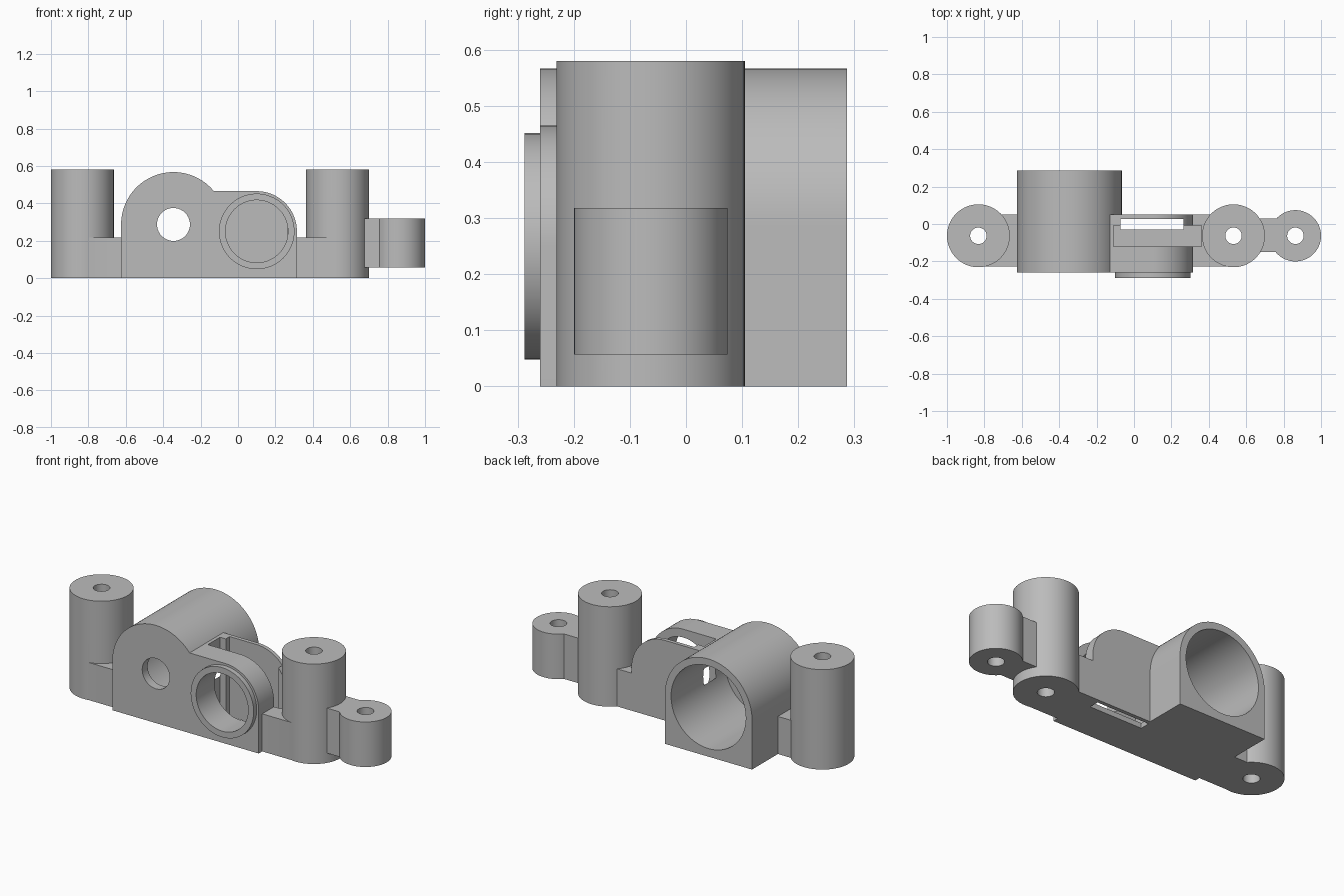
import bpy, bmesh, math
from mathutils import Matrix

old = bpy.data.objects.get("Cube")
if old:
    bpy.data.objects.remove(old, do_unlink=True)

grey = bpy.data.materials.new("plain grey")
grey.use_nodes = True
COLOR = (0.5, 0.5, 0.5, 1)
grey.diffuse_color = COLOR
grey.node_tree.nodes["Principled BSDF"].inputs["Base Color"].default_value = COLOR


def finish(name, bm):
    bmesh.ops.recalc_face_normals(bm, faces=bm.faces)
    mesh = bpy.data.meshes.new(name)
    bm.to_mesh(mesh)
    bm.free()
    mesh.materials.append(grey)
    obj = bpy.data.objects.new(name, mesh)
    bpy.context.collection.objects.link(obj)
    return obj


def box(name, x, y, z):
    bm = bmesh.new()
    size = [b - a for a, b in (x, y, z)]
    mid = [(a + b) / 2 for a, b in (x, y, z)]
    bmesh.ops.create_cube(bm, size=1, matrix=Matrix.Translation(mid) @ Matrix.Diagonal((*size, 1)))
    return finish(name, bm)


def prism(name, outline, y):
    """Extrude an x-z outline along y."""
    bm = bmesh.new()
    face = bm.faces.new([bm.verts.new((px, y[0], pz)) for px, pz in outline])
    extruded = bmesh.ops.extrude_face_region(bm, geom=[face])["geom"]
    verts = [v for v in extruded if isinstance(v, bmesh.types.BMVert)]
    bmesh.ops.translate(bm, verts=verts, vec=(0, y[1] - y[0], 0))
    return finish(name, bm)


def arc(cx, cz, r, start, end, steps=48):
    angles = [math.radians(start + (end - start) * i / steps) for i in range(steps + 1)]
    return [(cx + r * math.cos(a), cz + r * math.sin(a)) for a in angles]


def y_cylinder(name, cx, cz, r, y):
    return prism(name, arc(cx, cz, r, 0, 360, 80)[:-1], y)


def z_cylinder(name, cx, r, z):
    bm = bmesh.new()
    bmesh.ops.create_cone(bm, cap_ends=True, segments=80, radius1=r, radius2=r, depth=z[1] - z[0],
                          matrix=Matrix.Translation((cx, POST_Y, sum(z) / 2)))
    return finish(name, bm)


def combine(target, others, operation):
    """Apply a boolean with each helper, then remove the helper."""
    bpy.context.view_layer.objects.active = target
    for other in others:
        mod = target.modifiers.new(operation, "BOOLEAN")
        mod.operation = operation
        mod.solver = "EXACT"
        mod.object = other
        bpy.ops.object.modifier_apply(modifier=mod.name)
        bpy.data.objects.remove(other, do_unlink=True)


POST_Y = -0.063
POST_R = 0.168
LEFT_X, RIGHT_X, SMALL_X = 0.532, -0.832, 0.863
MOTOR_X, MOTOR_Z, MOTOR_R = -0.345, 0.287, 0.28
GEAR_X, GEAR_Z, GEAR_R = 0.1, 0.25, 0.215
FRONT = -0.26

# Barrel with a square foot
barrel_outline = arc(MOTOR_X, MOTOR_Z, MOTOR_R, 0, 180)
barrel_outline += [(MOTOR_X - MOTOR_R, 0), (MOTOR_X + MOTOR_R, 0)]
bracket = prism("mounting_bracket", barrel_outline, (FRONT, 0.287))

# Rounded gear housing, ring, arms, posts and the small side lug
gear_outline = arc(GEAR_X, GEAR_Z, GEAR_R, 0, 90, 32)
gear_outline += [(MOTOR_X, GEAR_Z + GEAR_R), (MOTOR_X, 0), (GEAR_X + GEAR_R, 0)]
parts = [
    prism("gear_housing", gear_outline, (FRONT, 0.05)),
    y_cylinder("front_ring", GEAR_X, GEAR_Z, 0.202, (-0.288, -0.24)),
    box("right_arm", (RIGHT_X, -0.6), (-0.228, 0.05), (0, 0.218)),
    box("left_arm", (0.2, LEFT_X), (-0.228, 0.05), (0, 0.218)),
    z_cylinder("right_post", RIGHT_X, POST_R, (0, 0.58)),
    z_cylinder("left_post", LEFT_X, POST_R, (0, 0.58)),
    box("lug_web", (0.6, 0.8), (-0.15, 0.03), (0.057, 0.318)),
    z_cylinder("side_lug", SMALL_X, 0.137, (0.057, 0.318)),
]
combine(bracket, parts, "UNION")

# Barrel bore, shaft hole, ring bore, gear slots and screw holes
cutters = [
    y_cylinder("barrel_bore", MOTOR_X, MOTOR_Z, 0.24, (-0.21, 0.4)),
    y_cylinder("shaft_hole", MOTOR_X, MOTOR_Z, 0.088, (-0.4, 0)),
    y_cylinder("ring_bore", GEAR_X, GEAR_Z, 0.167, (-0.4, -0.05)),
    box("wide_slot", (-0.11, 0.36), (-0.12, -0.008), (0.03, 0.7)),
    box("narrow_slot", (-0.073, 0.265), (-0.03, 0.028), (-0.1, 0.7)),
]
cutters += [z_cylinder("screw_hole", x, 0.044, (-0.1, 0.7)) for x in (LEFT_X, RIGHT_X, SMALL_X)]
combine(bracket, cutters, "DIFFERENCE")

bpy.ops.object.select_all(action="DESELECT")
bracket.select_set(True)
bpy.context.view_layer.objects.active = bracket
bpy.ops.object.shade_smooth_by_angle(angle=math.radians(30))
